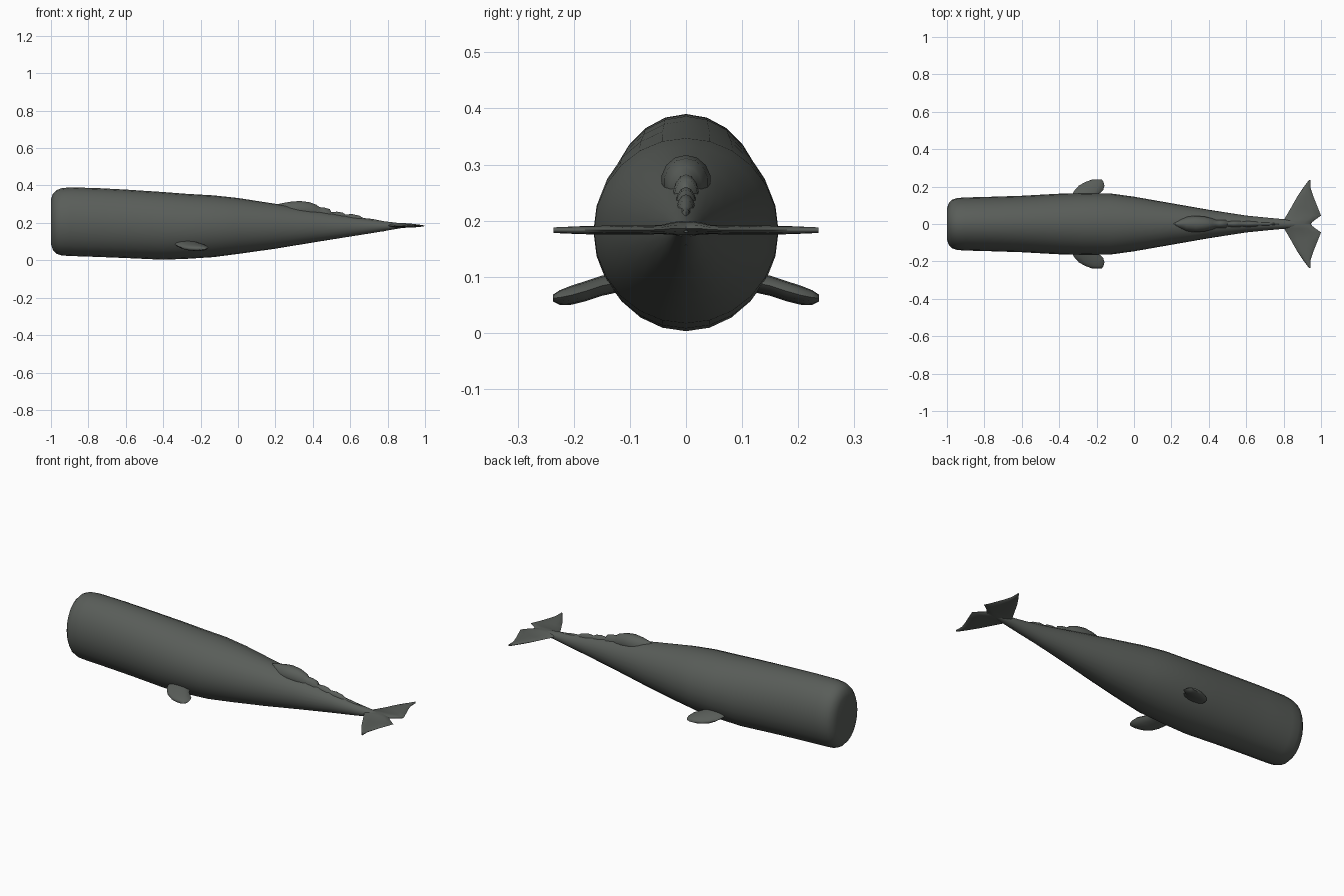
import bpy, bmesh, math

skin = bpy.data.materials.new("dark grey skin")
skin.diffuse_color = (0.1, 0.11, 0.1, 1)


def loft(name, rings, angle=60):
    """Bridge equal rings of points, cap both ends, shade smooth."""
    bm = bmesh.new()
    rows = [[bm.verts.new(p) for p in ring] for ring in rings]
    n = len(rows[0])
    for a, b in zip(rows, rows[1:]):
        for i in range(n):
            j = (i + 1) % n
            bm.faces.new((a[i], a[j], b[j], b[i]))
    bm.faces.new(rows[0])
    bm.faces.new(rows[-1])
    bmesh.ops.recalc_face_normals(bm, faces=bm.faces)
    mesh = bpy.data.meshes.new(name)
    bm.to_mesh(mesh)
    bm.free()
    mesh.materials.append(skin)
    obj = bpy.data.objects.new(name, mesh)
    bpy.context.collection.objects.link(obj)
    bpy.ops.object.select_all(action='DESELECT')
    obj.select_set(True)
    bpy.context.view_layer.objects.active = obj
    bpy.ops.object.shade_smooth_by_angle(angle=math.radians(angle))
    return obj


def body_ring(x, half_width, bottom, top, n):
    """Oval across the body at x."""
    mid, half = (top + bottom) / 2, (top - bottom) / 2
    return [(x, half_width * math.sin(2 * math.pi * i / n),
             mid + half * math.cos(2 * math.pi * i / n)) for i in range(n)]


def fin_ring(y, front, back, z, half, n=12):
    """Lens-shaped fin section at y, from front to back along x."""
    mid, chord = (front + back) / 2, (back - front) / 2
    return [(mid + chord * math.cos(2 * math.pi * i / n), y,
             z + half * math.sin(2 * math.pi * i / n)) for i in range(n)]


# Body: x, half width, bottom, top
body = [(-1.0, .085, .085, .325), (-.99, .112, .055, .355), (-.972, .13, .036, .374),
        (-.945, .139, .026, .385), (-.9, .142, .023, .39), (-.75, .146, .018, .386),
        (-.6, .151, .012, .378), (-.4, .162, .003, .365), (-.27, .165, .008, .355),
        (-.13, .164, .017, .347), (0, .146, .034, .333), (.2, .111, .062, .302),
        (.4, .076, .095, .268), (.6, .045, .127, .233), (.72, .033, .146, .215),
        (.82, .024, .163, .204), (.88, .018, .173, .197), (.94, .006, .179, .188)]
loft("body", [body_ring(*s, 24) for s in body])

# Dorsal hump and the knuckles behind it: x, half width, top
ridge = [(.2, .008, .298), (.24, .028, .306), (.28, .04, .313), (.33, .045, .317),
         (.38, .04, .311), (.42, .03, .297), (.435, .025, .284), (.46, .024, .282),
         (.49, .023, .274), (.5, .02, .257), (.53, .02, .26), (.56, .02, .255),
         (.575, .018, .245), (.61, .018, .247), (.65, .016, .238), (.67, .014, .226),
         (.72, .012, .221), (.78, .006, .209)]
loft("dorsal_ridge", [body_ring(x, w, z - .09 * (1 - x) - .035, z, 14)
                      for x, w, z in ridge])

# Side flippers: y, front, back, height, half thickness
flipper = [(.09, -.34, -.22, .095, .016), (.15, -.335, -.2, .084, .018),
           (.18, -.318, -.165, .074, .018), (.205, -.295, -.158, .067, .017),
           (.225, -.26, -.163, .063, .013), (.237, -.225, -.172, .062, .006)]

# Tail flukes: y, front, back, height, half thickness
fluke = [(0, .79, .945, .186, .013), (.012, .795, .955, .186, .013),
         (.025, .803, .972, .186, .011), (.045, .815, 1.0, .184, .008),
         (.09, .841, .982, .183, .008), (.145, .872, .96, .183, .008),
         (.19, .902, .945, .183, .007), (.236, .936, .943, .183, .005)]

for side, label in ((-1, "right"), (1, "left")):
    for part, rows in (("flipper", flipper), ("tail_fluke", fluke)):
        loft(label + "_" + part, [fin_ring(side * y, *s) for y, *s in rows])
